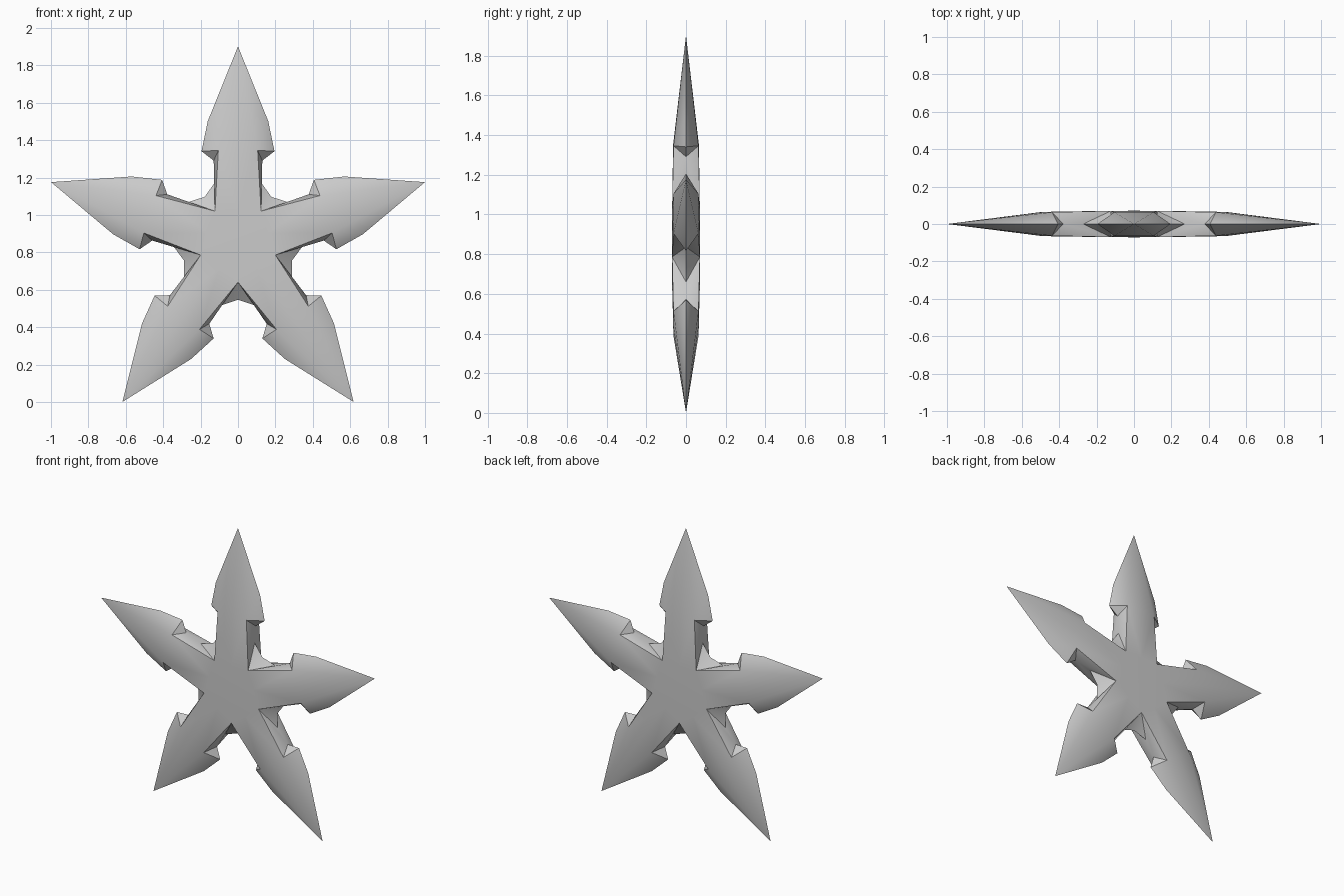
import bpy, bmesh
from math import sin, cos, radians
from mathutils import Matrix, Vector

if "Cube" in bpy.data.objects:
    bpy.data.objects.remove(bpy.data.objects["Cube"])

CENTRE_Z = 0.851      # hub height
TIP = 1.051           # arm length from hub to point

# One quarter of the upward arm: (sideways, front offset, distance from hub)
P = {
    "hub":    (0, -0.071, 0),
    "base":   (0, -0.07, 0.21 * cos(radians(36))),
    "corner": (0.21 * sin(radians(36)), -0.07, 0.21 * cos(radians(36))),
    "ridge":  (0, -0.065, 0.5),
    "edge":   (0.105, -0.063, 0.495),
    "tip":    (0, 0, TIP),
    "blade":  (0.162, 0, 0.65),
    "barb":   (0.195, 0, 0.49),
    "notch":  (0.13, 0, 0.44),
    "root":   (0.122, 0, 0.325),
    "valley": (0.304 * sin(radians(36)), 0, 0.304 * cos(radians(36))),
}
FACES = [
    ("hub", "corner", "base"),                # hub pentagon
    ("base", "corner", "edge", "ridge"),      # flat arm
    ("ridge", "edge", "tip"),                 # blade face
    ("edge", "blade", "tip"),                 # blade bevel
    ("edge", "barb", "blade"),
    ("edge", "notch", "barb"),                # back of the barb
    ("corner", "notch", "edge"),              # arm side wall
    ("corner", "root", "notch"),
    ("corner", "valley", "root"),             # web between arms
]

bm = bmesh.new()
for i in range(5):
    turn = Matrix.Rotation(radians(72 * i), 3, 'Y')
    for sx in (1, -1):
        for sy in (1, -1):
            vs = {k: bm.verts.new(turn @ Vector((x * sx, y * sy, z))
                                  + Vector((0, 0, CENTRE_Z)))
                  for k, (x, y, z) in P.items()}
            for f in FACES:
                bm.faces.new([vs[k] for k in f])
bmesh.ops.remove_doubles(bm, verts=bm.verts, dist=0.0005)
bmesh.ops.recalc_face_normals(bm, faces=bm.faces)

mesh = bpy.data.meshes.new("throwing_star")
bm.to_mesh(mesh)
bm.free()
star = bpy.data.objects.new("throwing_star", mesh)
bpy.context.collection.objects.link(star)

# Soft shading across shallow facets, crisp at barbs and side walls
bpy.context.view_layer.objects.active = star
star.select_set(True)
bpy.ops.object.shade_smooth_by_angle(angle=radians(35))
